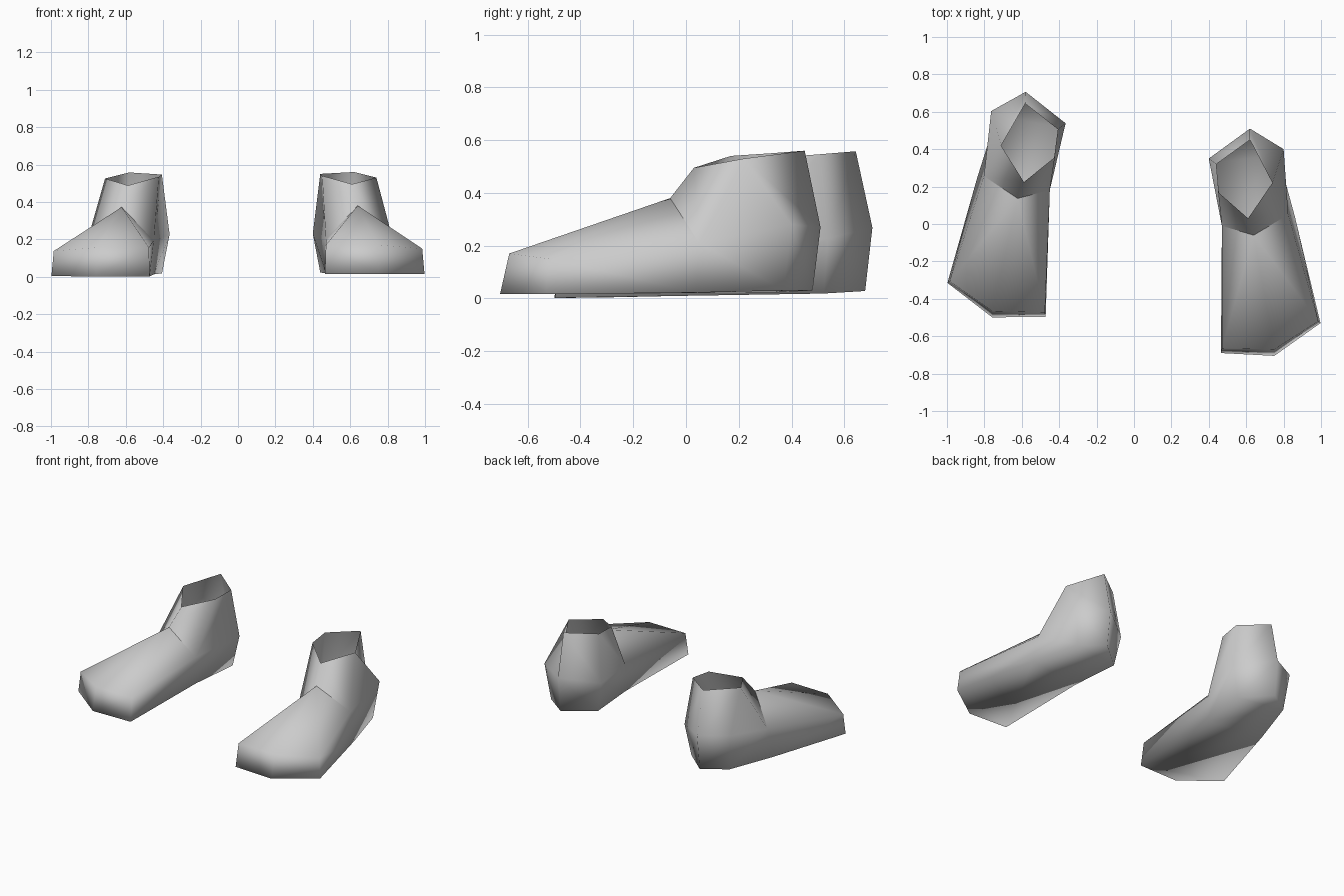
import bpy
import bmesh
from math import radians
from mathutils import Matrix, Vector

cube = bpy.data.objects.get("Cube")
if cube:
    bpy.data.objects.remove(cube, do_unlink=True)

# One plain grey for both feet
grey = bpy.data.materials.new("plain grey")
grey.use_nodes = True
colour = (0.6, 0.6, 0.6, 1)
grey.diffuse_color = colour
grey.node_tree.nodes["Principled BSDF"].inputs["Base Color"].default_value = colour

# Cross-section loops of the left foot, each named by its place
POINTS = {
    # open ankle rim
    "rim_front": (.61, .03, .495), "rim_outer": (.74, .22, .53),
    "rim_back": (.62, .45, .56), "rim_inner_heel": (.44, .32, .55),
    "rim_inner": (.45, .17, .54),
    # widest loop round the heel and instep
    "instep": (.64, -.06, .38), "side_outer": (.825, .05, .21),
    "heel_outer": (.8, .4, .28), "heel_back": (.62, .51, .27),
    "heel_inner": (.4, .35, .23), "side_inner": (.47, -.01, .2),
    # upper edge of the toes
    "toe_outer": (.985, -.52, .15), "toe_front": (.75, -.67, .17),
    "toe_inner": (.47, -.665, .17),
    # sole outline
    "sole_toe_outer": (.997, -.53, .016), "sole_toe_front": (.75, -.705, .016),
    "sole_toe_inner": (.465, -.69, .016), "sole_side_inner": (.47, -.01, .02),
    "sole_heel_inner": (.44, .33, .022), "sole_heel_back": (.62, .48, .03),
    "sole_heel_outer": (.77, .37, .03), "sole_side_outer": (.86, .04, .022),
}

# Loop running once round the foot, from inner toe over the front to the heel
AROUND = ["toe_inner", "toe_front", "toe_outer", "side_outer",
          "heel_outer", "heel_back", "heel_inner", "side_inner"]

# Ankle walls, then the top of the foot
UPPER = [
    ("rim_front", "instep", "side_outer", "rim_outer"),
    ("rim_outer", "side_outer", "heel_outer"),
    ("rim_outer", "heel_outer", "heel_back", "rim_back"),
    ("rim_back", "heel_back", "heel_inner", "rim_inner_heel"),
    ("rim_inner_heel", "heel_inner", "side_inner", "rim_inner"),
    ("rim_inner", "side_inner", "instep", "rim_front"),
    ("instep", "toe_outer", "side_outer"),
    ("instep", "toe_front", "toe_outer"),
    ("instep", "toe_inner", "toe_front"),
    ("instep", "side_inner", "toe_inner"),
]

SOLE = [
    ("toe_inner", "toe_front", "toe_outer"),
    ("toe_inner", "toe_outer", "side_outer", "side_inner"),
    ("side_inner", "side_outer", "heel_outer", "heel_inner"),
    ("heel_inner", "heel_outer", "heel_back"),
]


def make_foot(name, placement, mirrored=False):
    bm = bmesh.new()
    v = {key: bm.verts.new(co) for key, co in POINTS.items()}
    for names in UPPER:
        bm.faces.new([v[n] for n in names])
    # side walls between the widest loop and the sole
    for a, b in zip(AROUND, AROUND[1:] + AROUND[:1]):
        bm.faces.new([v[a], v["sole_" + a], v["sole_" + b], v[b]])
    for names in SOLE:
        bm.faces.new([v["sole_" + n] for n in names])
    bmesh.ops.recalc_face_normals(bm, faces=bm.faces)
    # keep the fold between ankle and instep sharp
    for side in ("side_outer", "side_inner"):
        edge = bm.edges.get((v["instep"], v[side]))
        edge.smooth = False
    for face in bm.faces:
        face.smooth = True
    bm.transform(placement)
    if mirrored:
        bmesh.ops.reverse_faces(bm, faces=bm.faces)
    mesh = bpy.data.meshes.new(name)
    bm.to_mesh(mesh)
    bm.free()
    mesh.materials.append(grey)
    foot = bpy.data.objects.new(name, mesh)
    bpy.context.collection.objects.link(foot)
    return foot


# The right foot mirrors the left, set back and turned slightly
make_foot("left_foot", Matrix.Identity(4))
turn = Matrix.Rotation(radians(-2.3), 4, "Z") @ Matrix.Rotation(radians(.6), 4, "X")
flip = Matrix.Scale(-1, 4, Vector((1, 0, 0)))
make_foot("right_foot", Matrix.Translation((.02, .175, -.007)) @ turn @ flip, mirrored=True)
